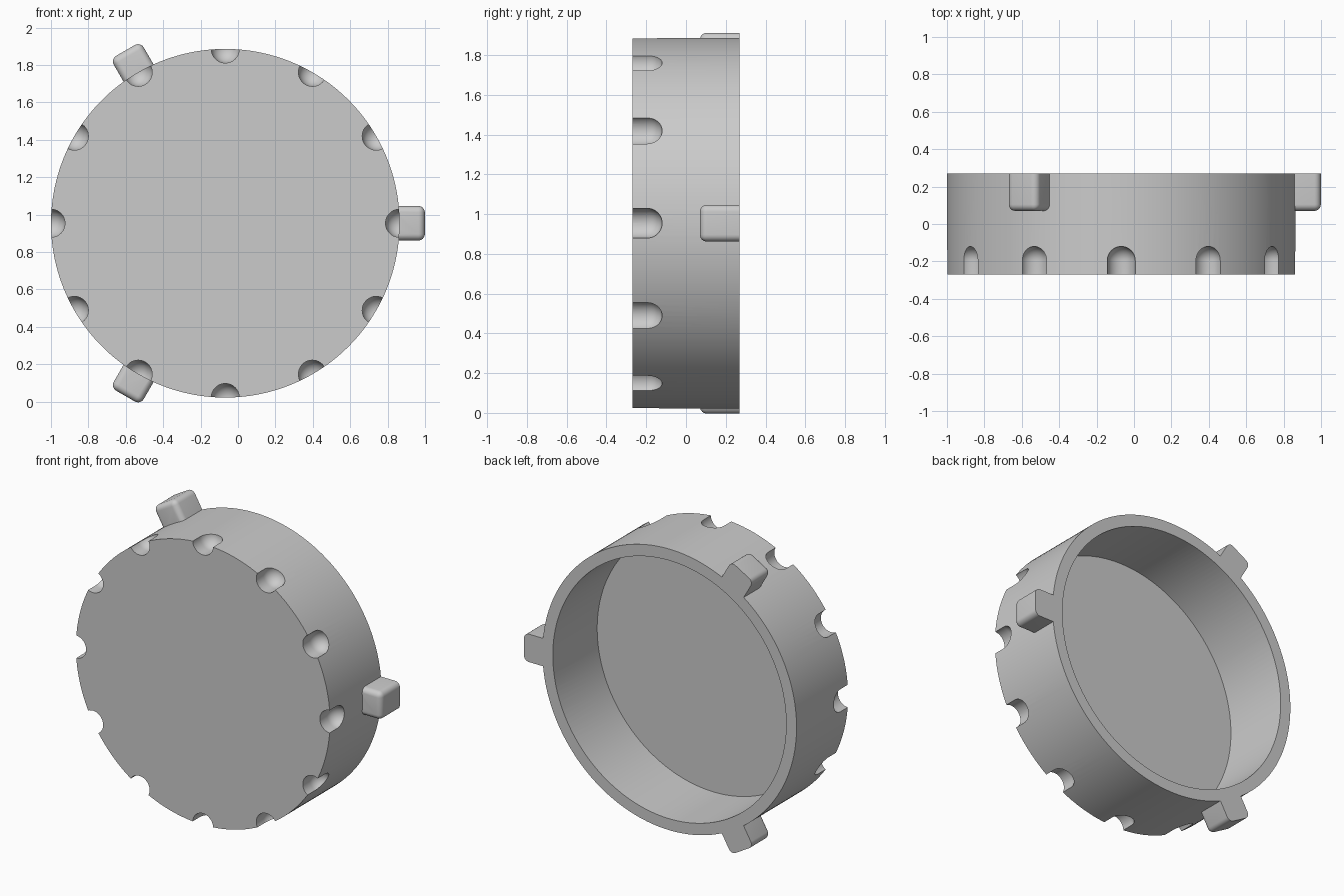
import bpy, bmesh, math
from mathutils import Matrix, Vector

cube = bpy.data.objects.get("Cube")
if cube:
    bpy.data.objects.remove(cube, do_unlink=True)

CENTRE = Vector((-0.068, 0, 0.954))
RADIUS, INNER, HALF = 0.932, 0.856, 0.27
FLOOR = -0.195
NOTCH = 0.075
TAB_OUT, TAB_WIDTH, TAB_FRONT, ROUND = 1.067, 0.185, 0.07, 0.035

grey = bpy.data.materials.new("grey plastic")
grey.use_nodes = True
COLOUR = (0.6, 0.6, 0.6, 1)
grey.diffuse_color = COLOUR
grey.node_tree.nodes["Principled BSDF"].inputs["Base Color"].default_value = COLOUR


def make(name, bm):
    """Turn a bmesh into an object placed on the cap's axis."""
    bmesh.ops.recalc_face_normals(bm, faces=bm.faces[:])
    mesh = bpy.data.meshes.new(name)
    bm.to_mesh(mesh)
    bm.free()
    mesh.materials.append(grey)
    obj = bpy.data.objects.new(name, mesh)
    obj.location = CENTRE
    bpy.context.collection.objects.link(obj)
    return obj


def lathe(name, profile, steps):
    """Spin (radius, y) points around the y axis."""
    bm = bmesh.new()
    add_lathe(bm, profile, steps, Vector())
    return make(name, bm)


def add_lathe(bm, profile, steps, offset):
    verts = [bm.verts.new(offset + Vector((r, y, 0))) for r, y in profile]
    edges = [bm.edges.new(pair) for pair in zip(verts, verts[1:])]
    bmesh.ops.spin(bm, geom=verts + edges, cent=offset, axis=(0, 1, 0),
                   angle=math.tau, steps=steps, use_merge=False)
    bmesh.ops.remove_doubles(bm, verts=bm.verts[:], dist=1e-5)


def combine(target, helper, operation):
    """Apply a boolean and remove its helper."""
    helper.hide_render = True
    mod = target.modifiers.new(operation, "BOOLEAN")
    mod.object, mod.operation, mod.solver = helper, operation, "EXACT"
    bpy.context.view_layer.objects.active = target
    bpy.ops.object.modifier_apply(modifier=mod.name)
    bpy.data.objects.remove(helper, do_unlink=True)


# Round cap with solid front, hollow from the back
cap = lathe("round_cap", [(0, -HALF), (RADIUS, -HALF), (RADIUS, HALF), (0, HALF)], 180)

# Three rounded tabs at the back rim
bm = bmesh.new()
for i in range(3):
    depth, length = HALF - TAB_FRONT, TAB_OUT - 0.88
    place = (Matrix.Rotation(i * math.tau / 3, 4, "Y")
             @ Matrix.Translation((TAB_OUT - length / 2, HALF - depth / 2, 0))
             @ Matrix.Diagonal((length, depth, TAB_WIDTH, 1)))
    block = bmesh.ops.create_cube(bm, size=1, matrix=place)["verts"]
    direction = Matrix.Rotation(i * math.tau / 3, 3, "Y") @ Vector((1, 0, 0))
    edges = {e for v in block for e in v.link_edges}
    outer = [e for e in edges
             if not all(v.co.y > HALF - 0.01 for v in e.verts)
             and not all(v.co.dot(direction) < 0.9 for v in e.verts)]
    bmesh.ops.bevel(bm, geom=outer, offset=ROUND, segments=6,
                    profile=0.5, affect="EDGES", clamp_overlap=True)

# Back edge of each tab's outer end stays square
tabs = make("rim_tabs", bm)
combine(cap, tabs, "UNION")

# Cavity
cavity = lathe("cavity_cutter", [(0, FLOOR), (INNER, FLOOR), (INNER, 0.4), (0, 0.4)], 180)
combine(cap, cavity, "DIFFERENCE")

# Twelve round-ended notches around the front rim
arc = [(NOTCH * math.cos(a), FLOOR + NOTCH * math.sin(a))
       for a in (k * math.pi / 20 for k in range(10))]
capsule = [(0, -0.4), (NOTCH, -0.4)] + arc + [(0, FLOOR + NOTCH)]
bm = bmesh.new()
for i in range(12):
    a = i * math.tau / 12
    add_lathe(bm, capsule, 40, Vector((RADIUS * math.cos(a), 0, RADIUS * math.sin(a))))
combine(cap, make("notch_cutters", bm), "DIFFERENCE")

# Smooth walls with crisp rims
bpy.ops.object.select_all(action="DESELECT")
cap.select_set(True)
bpy.context.view_layer.objects.active = cap
bpy.ops.object.shade_smooth_by_angle(angle=math.radians(30))
